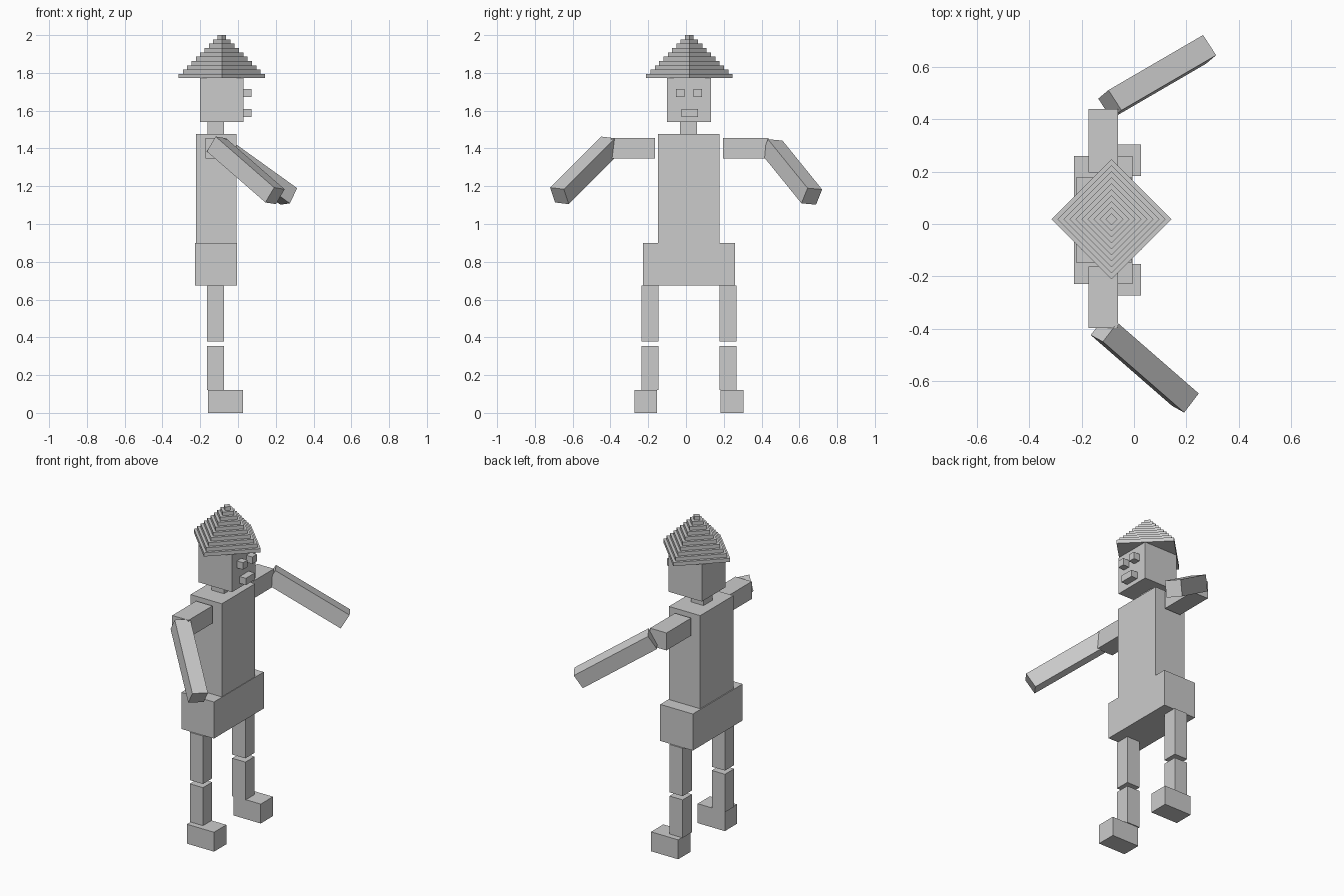
import bpy, bmesh
from math import pi, sqrt
from mathutils import Vector, Matrix

if "Cube" in bpy.data.objects:
    bpy.data.objects.remove(bpy.data.objects["Cube"])

YC = 0.0155  # the body's own left/right symmetry plane


def solid(name, matrix):
    """Unit cube transformed by matrix, baked into the mesh."""
    bm = bmesh.new()
    bmesh.ops.create_cube(bm, size=1.0, matrix=matrix)
    bmesh.ops.recalc_face_normals(bm, faces=bm.faces)
    mesh = bpy.data.meshes.new(name)
    bm.to_mesh(mesh)
    bm.free()
    obj = bpy.data.objects.new(name, mesh)
    bpy.context.collection.objects.link(obj)
    return obj


def box(name, x, y, z):
    """Axis-aligned box from (min, max) ranges."""
    lo, hi = Vector((x[0], y[0], z[0])), Vector((x[1], y[1], z[1]))
    return solid(name, Matrix.Translation((lo + hi) / 2) @ Matrix.Diagonal((*(hi - lo), 1)))


def pair(name, x, y, z):
    """Box on the +y side and its mirror on the -y side (y relative to YC)."""
    box("left_" + name, x, (YC + y[0], YC + y[1]), z)
    box("right_" + name, x, (YC - y[1], YC - y[0]), z)


def beam(name, start, end, side, width, height):
    """Box running between two points, with one cross axis along side."""
    start, end = Vector(start), Vector(end)
    a = end - start
    h = a.cross(Vector(side)).normalized()
    w = h.cross(a).normalized()
    m = Matrix((a, w * width, h * height)).transposed().to_4x4()
    m.translation = (start + end) / 2
    return solid(name, m)


# Trunk
box("torso", (-0.222, -0.008), (-0.147, 0.178), (0.90, 1.476))
box("hips", (-0.228, -0.005), (-0.228, 0.259), (0.674, 0.90))
box("neck", (-0.161, -0.074), (-0.031, 0.058), (1.476, 1.54))

# Head and face
box("head", (-0.201, 0.029), (-0.10, 0.132), (1.54, 1.772))
pair("eye", (0.029, 0.071), (0.024, 0.068), (1.672, 1.715))
box("mouth", (0.029, 0.071), (-0.025, 0.063), (1.566, 1.608))

# Legs
pair("thigh", (-0.164, -0.074), (0.162, 0.252), (0.378, 0.674))
pair("shin", (-0.164, -0.074), (0.162, 0.252), (0.12, 0.355))
pair("foot", (-0.159, 0.027), (0.168, 0.288), (0.0, 0.12))

# Upper arms
box("left_upper_arm", (-0.173, -0.061), (0.196, 0.438), (1.347, 1.455))
box("right_upper_arm", (-0.173, -0.061), (-0.396, -0.163), (1.347, 1.455))

# Forearms, bent forward and down
beam("left_forearm", (-0.092, 0.456, 1.405), (0.269, 0.666, 1.146),
     (0.050, -0.077, 0.007), 0.092, 0.095)
beam("right_forearm", (-0.114, -0.400, 1.419), (0.196, -0.670, 1.149),
     (-0.055, -0.072, 0.009), 0.092, 0.095)

# Stepped hat, turned by 45 degrees
LAYERS, BASE, RADIUS = 10, 1.772, 0.229
step = (2.0 - BASE) / LAYERS
for i in range(LAYERS):
    side = sqrt(2) * RADIUS * (LAYERS - i) / LAYERS
    solid(f"hat_layer_{i + 1}",
          Matrix.Translation((-0.086, 0.018, BASE + step * (i + 0.5)))
          @ Matrix.Rotation(pi / 4, 4, 'Z')
          @ Matrix.Diagonal((side, side, step, 1)))
